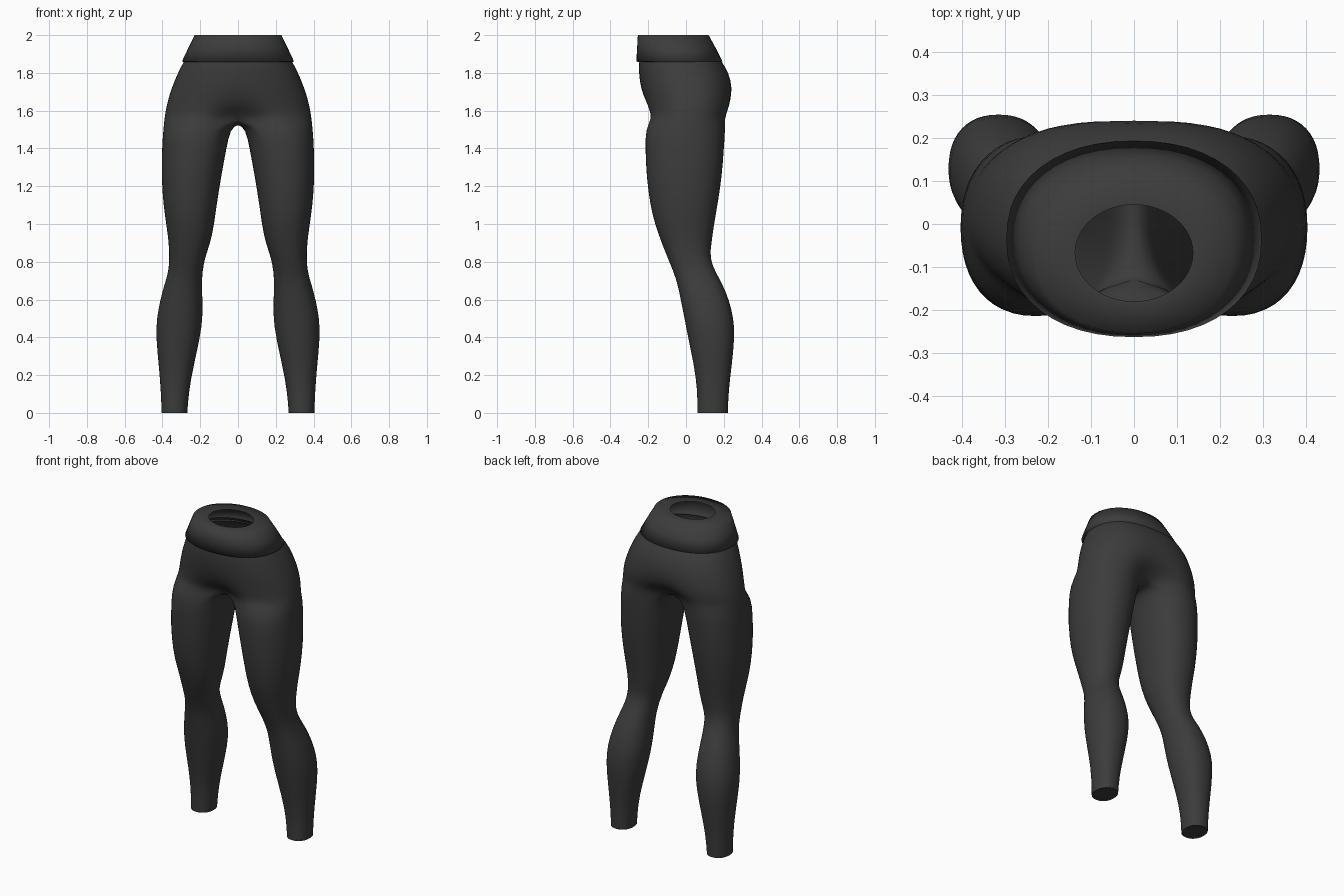
import bpy
import bmesh
from math import sin, cos, pi, exp, radians
from mathutils import Vector

default_cube = bpy.data.objects.get("Cube")
if default_cube:
    bpy.data.objects.remove(default_cube, do_unlink=True)

fabric = bpy.data.materials.new("charcoal fabric")
fabric.use_nodes = True
charcoal = (0.045, 0.045, 0.045, 1)
fabric.diffuse_color = charcoal
fabric.node_tree.nodes["Principled BSDF"].inputs["Base Color"].default_value = charcoal

SIDES = 24      # points around one leg
REACH = 8       # outer points run from -REACH to REACH, the rest face the other leg


def power(value, exponent):
    return abs(value) ** exponent * (1 if value >= 0 else -1)


def oval(angle, x_low, x_high, front, back, squareness=0.9):
    """Point on a slightly squared oval; angle 0 points to +x, positive to the back."""
    x = (x_low + x_high) / 2 + (x_high - x_low) / 2 * power(cos(angle), squareness)
    y = (front + back) / 2 + (back - front) / 2 * power(sin(angle), squareness)
    return x, y


def finish(bm, name):
    bmesh.ops.recalc_face_normals(bm, faces=bm.faces)
    mesh = bpy.data.meshes.new(name)
    bm.to_mesh(mesh)
    bm.free()
    mesh.materials.append(fabric)
    mesh.shade_smooth()
    obj = bpy.data.objects.new(name, mesh)
    bpy.context.collection.objects.link(obj)
    return obj


def bridge(bm, upper, lower):
    for i in range(len(upper) - 1):
        bm.faces.new((upper[i], upper[i + 1], lower[i + 1], lower[i]))


def mirrored(obj):
    mirror = obj.modifiers.new("mirror", "MIRROR")
    mirror.use_clip = True
    mirror.merge_threshold = 0.001
    return obj


# Leg sections: height, inner x, outer x, front y, back y
leg_sections = [
    (1.5, .04, .397, -.217, .21),
    (1.4, .06, .404, -.217, .202),
    (1.25, .088, .407, -.211, .192),
    (1.1, .112, .396, -.191, .168),
    (1, .125, .381, -.166, .15),
    (.9, .145, .367, -.13, .136),
    (.82, .175, .364, -.098, .126),
    (.75, .187, .368, -.068, .155),
    (.68, .191, .39, -.045, .195),
    (.6, .187, .412, -.029, .228),
    (.5, .186, .432, -.009, .254),
    (.4, .2, .435, .01, .259),
    (.25, .234, .42, .042, .243),
    (.12, .259, .409, .06, .226),
    (0, .268, .405, .06, .222),
]

# Hip sections: height, half width, front y, back y, depth of the centre hollow
hip_sections = [
    (1.88, .275, -.243, .172, 0),
    (1.86, .288, -.25, .19, 0),
    (1.8, .32, -.251, .228, 0),
    (1.72, .353, -.241, .246, 0),
    (1.65, .374, -.228, .249, .015),
    (1.6, .385, -.22, .243, .05),
    (1.56, .391, -.217, .232, .115),
]

# Body: half of the hips running into one leg
bm = bmesh.new()
hip_rings = []
for z, width, front, back, hollow in hip_sections:
    ring = []
    for k in range(-REACH, REACH + 1):
        angle = k / REACH * pi / 2
        x, y = oval(angle, -width, width, front, back, 0.95 if k < 0 else 0.82)
        y -= power(sin(angle), 1) * hollow * exp(-(x / 0.11) ** 2)
        ring.append(bm.verts.new((0 if abs(k) == REACH else x, y, z)))
    hip_rings.append(ring)

leg_rings = []
for z, *extent in leg_sections:
    ring = []
    for k in range(-REACH, SIDES - REACH):
        x, y = oval(2 * pi * k / SIDES, *extent)
        ring.append(bm.verts.new((x, y, z)))
    leg_rings.append(ring)

for upper, lower in zip(hip_rings, hip_rings[1:]):
    bridge(bm, upper, lower)
for upper, lower in zip(leg_rings, leg_rings[1:]):
    bridge(bm, upper + upper[:1], lower + lower[:1])
bridge(bm, hip_rings[-1], leg_rings[0][:2 * REACH + 1])

# Crotch strip along the centre, joined to the inner arc of the leg
front_end, back_end = hip_rings[-1][0], hip_rings[-1][-1]
inner_arc = leg_rings[0][2 * REACH:] + leg_rings[0][:1]
steps = len(inner_arc) - 1
strip = [back_end]
for i in range(1, steps):
    point = back_end.co.lerp(front_end.co, i / steps)
    point.z -= 0.026 * sin(pi * i / steps)
    strip.append(bm.verts.new(point))
strip.append(front_end)
bridge(bm, strip, inner_arc)

body = mirrored(finish(bm, "leggings_body"))
body.modifiers.new("smooth", "SUBSURF").levels = 1
body.modifiers["smooth"].render_levels = 1

# Ankle closures, just inside the hems
bm = bmesh.new()
z, *extent = leg_sections[-1]
bm.faces.new([bm.verts.new((*oval(2 * pi * k / SIDES, *extent), 0.008)) for k in range(SIDES)])
mirrored(finish(bm, "ankle_closure"))

# Waistband: flat top with an oval opening, flaring to an overlapping lower edge
band_sections = [
    (2, .137, -.18, .045, 1),
    (2, .23, -.255, .12, .95),
    (1.93, .264, -.259, .158, .92),
    (1.86, .297, -.263, .193, .9),
    (1.857, .28, -.245, .18, .9),
]
bm = bmesh.new()
band_rings = []
for z, width, front, back, squareness in band_sections:
    ring = [bm.verts.new((*oval(pi * k / SIDES, -width, width, front, back, squareness), z))
            for k in range(2 * SIDES)]
    band_rings.append(ring + ring[:1])
for upper, lower in zip(band_rings, band_rings[1:]):
    bridge(bm, upper, lower)
finish(bm, "waistband")
